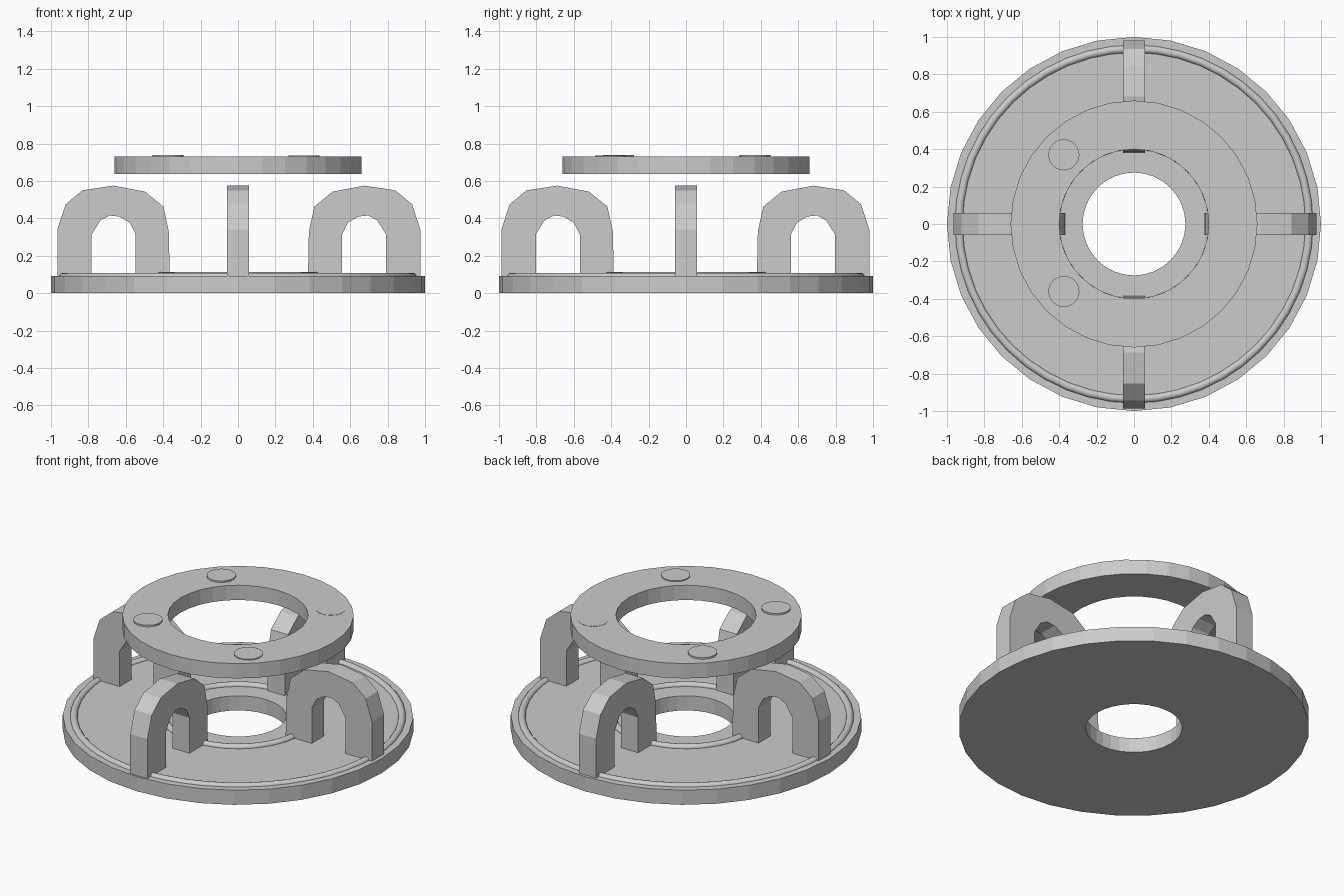
import bpy, bmesh, math
from mathutils import Matrix, Vector

if "Cube" in bpy.data.objects:
    bpy.data.objects.remove(bpy.data.objects["Cube"])

grey = bpy.data.materials.new("plain grey")
grey.diffuse_color = (0.6, 0.6, 0.6, 1)
grey.use_nodes = True
grey.node_tree.nodes["Principled BSDF"].inputs["Base Color"].default_value = grey.diffuse_color


def finish(name, bm, smooth=False):
    bmesh.ops.recalc_face_normals(bm, faces=bm.faces[:])
    mesh = bpy.data.meshes.new(name)
    for f in bm.faces:
        f.smooth = smooth
    bm.to_mesh(mesh)
    bm.free()
    mesh.materials.append(grey)
    ob = bpy.data.objects.new(name, mesh)
    bpy.context.collection.objects.link(ob)
    return ob


def lathe(name, profile, sides, smooth=False):
    """Spin a closed (radius, z) profile around the z axis."""
    bm = bmesh.new()
    rings = []
    for i in range(sides):
        a = 2 * math.pi * i / sides
        rings.append([bm.verts.new((r * math.cos(a), r * math.sin(a), z)) for r, z in profile])
    n = len(profile)
    for i in range(sides):
        p, q = rings[i], rings[(i + 1) % sides]
        for j in range(n):
            k = (j + 1) % n
            bm.faces.new((p[j], q[j], q[k], p[k]))
    return finish(name, bm, smooth)


def washer(name, inner, outer, z0, z1):
    lathe(name, [(inner, z0), (outer, z0), (outer, z1), (inner, z1)], 32)


def bead(name, radius, thick, z):
    circle = [(radius + thick * math.cos(t * math.pi / 6), z + thick * math.sin(t * math.pi / 6))
              for t in range(12)]
    lathe(name, circle, 48, True)


# Base plate, raised beads and floating top ring
washer("base_plate", 0.275, 1.0, 0.0, 0.092)
bead("outer_bead", 0.937, 0.022, 0.087)
bead("inner_bead", 0.42, 0.021, 0.092)
washer("top_ring", 0.40, 0.66, 0.637, 0.73)

# Four upright arches: (distance along the radius from arch centre, height)
ARCH = [(-.302, .085), (-.297, .33), (-.268, .463), (-.17, .543), (0, .575), (.165, .55),
        (.255, .475), (.299, .34), (.299, .085),
        (.115, .085), (.115, .315), (.068, .39), (.02, .415), (-.033, .41), (-.088, .377),
        (-.12, .315), (-.12, .085)]
for name, turn, centre in (("right", 0, .676), ("back", 90, .681),
                           ("left", 180, .667), ("front", 270, .688)):
    bm = bmesh.new()
    face = bm.faces.new([bm.verts.new((centre + r, -0.06, z)) for r, z in ARCH])
    ext = bmesh.ops.extrude_face_region(bm, geom=[face], use_keep_orig=True)
    moved = [v for v in ext["geom"] if isinstance(v, bmesh.types.BMVert)]
    bmesh.ops.translate(bm, verts=moved, vec=Vector((0, 0.12, 0)))
    bmesh.ops.rotate(bm, verts=bm.verts[:], cent=(0, 0, 0),
                     matrix=Matrix.Rotation(math.radians(turn), 3, 'Z'))
    finish(name + "_arch", bm)

# Thin studs on the top ring
for name, x, y, top in (("back_left", -.375, .37, .74), ("front_left", -.375, -.36, .74),
                        ("front_right", .352, -.40, .736), ("back_right", .39, .365, .7315)):
    bm = bmesh.new()
    bmesh.ops.create_cone(bm, cap_ends=True, segments=24, radius1=.083, radius2=.083,
                          depth=.04, matrix=Matrix.Translation((x, y, top - .02)))
    finish(name + "_stud", bm)
